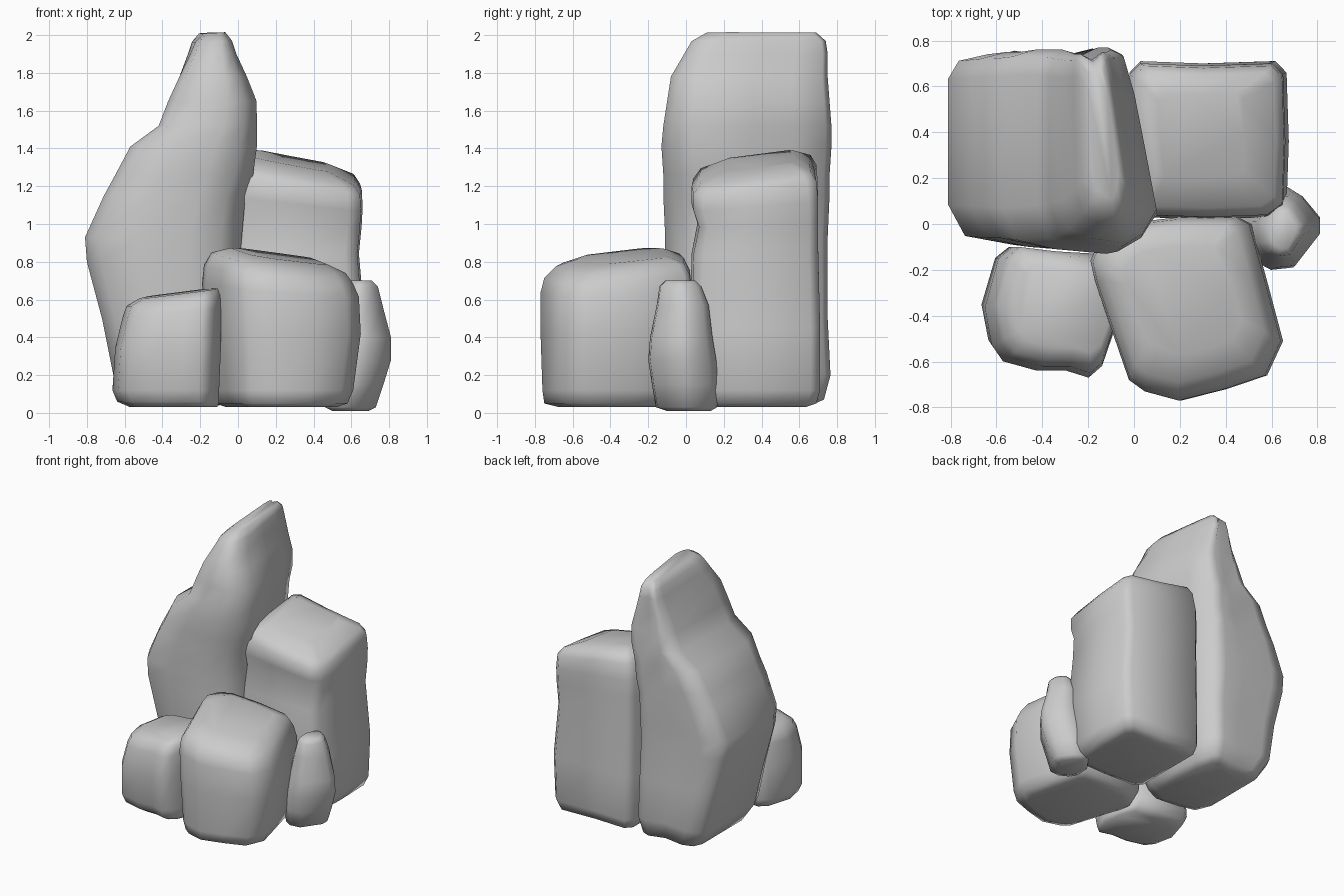
import bpy, bmesh


def rock(name, plan, rows, slope=(0, 0), z_flat=0.3, pinch=0):
    """Loft a plan outline through (z, x0, x1, y0, y1) bounds.
    slope tilts the top, pinch narrows the right side of the upper back."""
    px, py = [p[0] for p in plan], [p[1] for p in plan]
    ax, bx, ay, by = min(px), max(px), min(py), max(py)
    cx, cy, top = (ax + bx) / 2, (ay + by) / 2, rows[-1][0]
    bm = bmesh.new()
    rings = []
    for z, x0, x1, y0, y1 in rows:
        t = max(0, (z - z_flat) / (top - z_flat))
        ring = []
        for x, y in plan:
            u, v = (x - ax) / (bx - ax), (y - ay) / (by - ay)
            nx = x0 + u * (x1 - x0) * (1 - pinch * t * u * v)
            ny = y0 + v * (y1 - y0)
            dz = t * (slope[0] * (nx - cx) + slope[1] * (ny - cy))
            ring.append(bm.verts.new((nx, ny, z + dz)))
        rings.append(ring)
    n = len(plan)
    for a, b in zip(rings, rings[1:]):
        for i in range(n):
            j = (i + 1) % n
            bm.faces.new((a[i], a[j], b[j], b[i]))
    bm.faces.new(rings[0])
    bm.faces.new(rings[-1])
    bmesh.ops.recalc_face_normals(bm, faces=bm.faces)
    for f in bm.faces:
        f.smooth = True
    me = bpy.data.meshes.new(name)
    bm.to_mesh(me)
    bm.free()
    ob = bpy.data.objects.new(name, me)
    bpy.context.collection.objects.link(ob)
    return ob


# Tall leaning spire at the back left
rock("tall_rock",
     [(-.81, .08), (-.73, -.06), (-.5, -.1), (-.2, -.12), (-.02, -.06), (.1, .05), (.05, .35),
      (.01, .57), (-.05, .74), (-.15, .77), (-.36, .73), (-.62, .76), (-.76, .73), (-.81, .65)],
     [(.04, -.5, -.1, .05, .66), (.07, -.58, -.04, -.02, .73), (.2, -.66, 0, -.08, .765),
      (.5, -.72, .01, -.1, .75), (.8, -.8, .01, -.11, .75), (.93, -.81, .02, -.11, .75),
      (1.15, -.71, .04, -.12, .76), (1.26, -.65, .08, -.12, .76), (1.41, -.57, .1, -.13, .77),
      (1.52, -.42, .1, -.12, .77), (1.65, -.37, .1, -.1, .76), (1.78, -.31, .05, -.08, .75),
      (1.9, -.25, 0, -.01, .75), (1.96, -.22, -.02, .03, .74), (2, -.17, -.05, .11, .69)],
     (.05, 0), 1.9, 0)
spire = bpy.data.objects["tall_rock"]
for v in spire.data.vertices:  # the upper back corner leans inward
    if v.co.x > -.3 and v.co.z > .95:
        k = min(1, (v.co.z - .95) / .45) * max(0, v.co.y - .05)
        v.co.x -= .1 * k * min(1, (v.co.x + .3) / .2)

# Square block at the back right
rock("back_block",
     [(-.03, .08), (.03, .03), (.32, .02), (.6, .03), (.67, .08), (.68, .36),
      (.67, .66), (.62, .71), (.3, .7), (.02, .71), (-.03, .66)],
     [(.03, .06, .58, .1, .63), (.05, 0, .63, .04, .69), (.12, -.02, .66, .02, .71),
      (.45, -.02, .675, .02, .71), (.85, -.02, .64, .03, .7), (1.02, -.02, .655, .06, .7),
      (1.13, -.02, .66, .03, .7), (1.235, 0, .655, .03, .69), (1.285, .03, .62, .07, .66),
      (1.325, .1, .48, .2, .57)],
     (-.19, .13), .8)

# Turned boulder in front
rock("front_boulder",
     [(-.19, -.16), (-.17, -.25), (-.09, -.48), (-.02, -.68), (.05, -.73), (.2, -.77), (.4, -.72),
      (.58, -.66), (.65, -.51), (.58, -.25), (.51, 0), (.45, .03), (.2, .03), (-.06, .0), (-.15, -.07)],
     [(.03, -.06, .52, -.67, -.08), (.05, -.12, .58, -.75, -.02), (.12, -.15, .61, -.76, .01),
      (.42, -.18, .65, -.77, .03), (.65, -.19, .64, -.77, .03), (.73, -.18, .61, -.75, .02),
      (.79, -.14, .57, -.69, -.01), (.825, -.04, .47, -.57, -.1)],
     (-.14, .07), .45)

# Low block at the front left
rock("left_block",
     [(-.66, -.37), (-.63, -.53), (-.58, -.6), (-.43, -.64), (-.3, -.64), (-.2, -.67),
      (-.14, -.62), (-.09, -.48), (-.11, -.3), (-.17, -.14), (-.36, -.13), (-.54, -.11), (-.6, -.16)],
     [(.03, -.57, -.11, -.57, -.18), (.06, -.64, -.1, -.62, -.12), (.12, -.665, -.1, -.64, -.1),
      (.35, -.65, -.09, -.67, -.1), (.53, -.61, -.09, -.65, -.1), (.59, -.59, -.09, -.62, -.12),
      (.625, -.52, -.11, -.56, -.18)],
     (.13, .03), .3)

# Small sliver on the right
rock("small_rock",
     [(.5, -.1), (.54, -.16), (.61, -.2), (.7, -.19), (.81, -.04), (.81, .03),
      (.74, .12), (.68, .16), (.6, .15), (.5, .02)],
     [(.01, .5, .69, -.1, .13), (.03, .46, .73, -.16, .165), (.15, .46, .77, -.18, .17),
      (.28, .48, .81, -.2, .16), (.4, .51, .81, -.19, .14), (.57, .54, .765, -.155, .12),
      (.67, .57, .74, -.14, .08), (.7, .6, .71, -.11, .05)])
